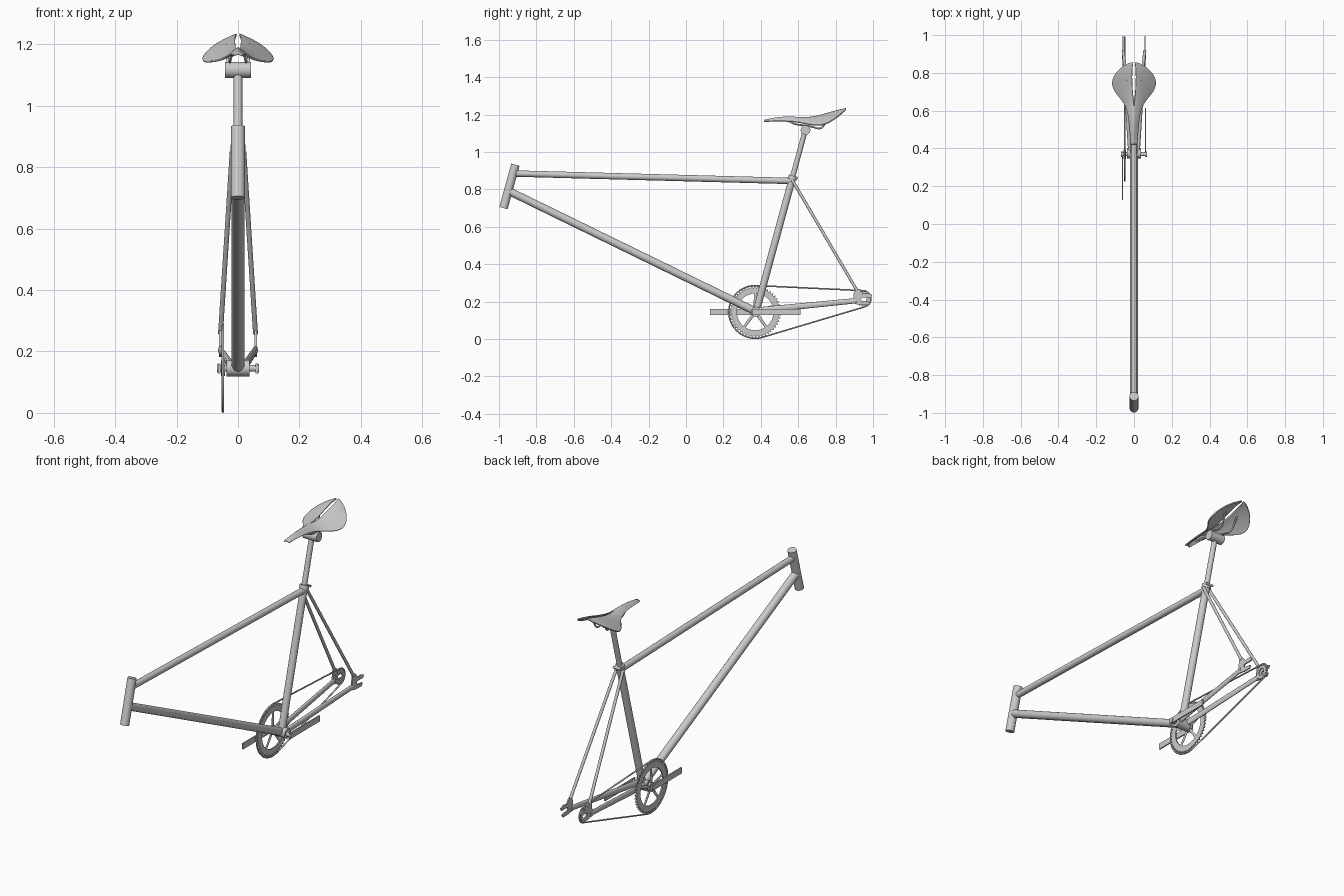
import bpy, bmesh, math
from mathutils import Vector

cube = bpy.data.objects.get("Cube")
if cube:
    bpy.data.objects.remove(cube, do_unlink=True)


def select(ob):
    bpy.ops.object.select_all(action='DESELECT')
    ob.select_set(True)
    bpy.context.view_layer.objects.active = ob


def finish(name, bm, smooth=True):
    bmesh.ops.recalc_face_normals(bm, faces=bm.faces)
    mesh = bpy.data.meshes.new(name)
    bm.to_mesh(mesh)
    bm.free()
    ob = bpy.data.objects.new(name, mesh)
    bpy.context.collection.objects.link(ob)
    if smooth:
        select(ob)
        bpy.ops.object.shade_smooth_by_angle(angle=math.radians(40))
    return ob


def tube(name, a, b, r1, r2=None, flat=1.0, sides=24):
    """Capped tube from a to b; flat squeezes it sideways along x."""
    a, b = Vector(a), Vector(b)
    axis = b - a
    bm = bmesh.new()
    bmesh.ops.create_cone(bm, cap_ends=True, segments=sides, radius1=r1,
                          radius2=r1 if r2 is None else r2, depth=axis.length)
    rot = axis.to_track_quat('Z', 'Y').to_matrix()
    for v in bm.verts:
        v.co.x *= flat
        v.co = rot @ v.co + (a + b) / 2
    return finish(name, bm)


def wire(name, points, radius, cyclic=False, spline_type='POLY'):
    """Round wire through a list of points."""
    cu = bpy.data.curves.new(name, 'CURVE')
    cu.dimensions = '3D'
    cu.bevel_depth = radius
    cu.bevel_resolution = 2
    sp = cu.splines.new(spline_type)
    sp.points.add(len(points) - 1)
    for p, co in zip(sp.points, points):
        p.co = (*co, 1)
    sp.use_cyclic_u = cyclic
    if spline_type == 'NURBS':
        sp.use_endpoint_u = True
        sp.order_u = 3
    ob = bpy.data.objects.new(name, cu)
    bpy.context.collection.objects.link(ob)
    select(ob)
    bpy.ops.object.convert(target='MESH')
    return ob


def plate(name, outline, x, thick):
    """Flat plate with a (y, z) outline, centred on x."""
    bm = bmesh.new()
    face = bm.faces.new([bm.verts.new((x - thick / 2, y, z)) for y, z in outline])
    new = bmesh.ops.extrude_face_region(bm, geom=[face])['geom']
    bmesh.ops.translate(bm, vec=(thick, 0, 0),
                        verts=[v for v in new if isinstance(v, bmesh.types.BMVert)])
    return finish(name, bm, smooth=False)


def gear(name, x, centre, root, tip, bore, teeth, thick):
    """Toothed ring lying in the yz plane."""
    bm = bmesh.new()
    n = teeth * 4
    loops = []
    for side in (-thick / 2, thick / 2):
        for outer in (True, False):
            ring = []
            for i in range(n):
                a = math.tau * i / n
                r = (tip if i % 4 < 2 else root) if outer else bore
                ring.append(bm.verts.new((x + side, centre[0] + r * math.cos(a),
                                          centre[1] + r * math.sin(a))))
            loops.append(ring)
    for p, q in ((0, 1), (1, 3), (3, 2), (2, 0)):
        for i in range(n):
            j = (i + 1) % n
            bm.faces.new((loops[p][i], loops[p][j], loops[q][j], loops[q][i]))
    return finish(name, bm)


# Main frame tubes
bottom = (0.375, 0.146)
tube("head_tube", (0, -0.976, 0.70), (0, -0.912, 0.932), 0.023)
tube("top_tube", (0, -0.925, 0.885), (0, 0.568, 0.845), 0.017)
tube("down_tube", (0, -0.945, 0.79), (0, *bottom), 0.021)
tube("seat_tube", (0, *bottom), (0, 0.571, 0.868), 0.019)
tube("seat_collar", (0, 0.567, 0.853), (0, 0.573, 0.873), 0.024)
tube("collar_bolt", (-0.022, 0.594, 0.862), (0.022, 0.594, 0.862), 0.006, sides=12)
tube("seat_post", (0, 0.56, 0.83), (0, 0.638, 1.118), 0.014)
tube("saddle_clamp", (-0.042, 0.639, 1.117), (0.042, 0.639, 1.117), 0.026)
tube("bottom_bracket_shell", (-0.037, *bottom), (0.037, *bottom), 0.027)

# Rear stays and slotted dropouts
dropout = [(0.89, 0.19), (0.90, 0.268), (0.925, 0.268), (0.945, 0.242), (0.975, 0.245),
           (0.996, 0.236), (0.99, 0.222), (0.94, 0.222), (0.935, 0.213), (0.94, 0.204),
           (0.985, 0.198), (0.98, 0.182), (0.935, 0.182)]
for side, s in (("right", -1), ("left", 1)):
    tube(side + "_seat_stay", (s * 0.019, 0.568, 0.85), (s * 0.057, 0.915, 0.258), 0.008, sides=16)
    tube(side + "_chain_stay", (s * 0.022, 0.385, 0.153), (s * 0.057, 0.91, 0.205),
         0.017, 0.014, flat=0.55, sides=16)
    plate(side + "_dropout", dropout, s * 0.058, 0.007)

# Crankset
ring_c, ring_r = (0.37, 0.145), 0.138
ring_x = -0.049
tube("crank_axle", (-0.062, *ring_c), (0.062, *ring_c), 0.011)
gear("chainring", ring_x, ring_c, 0.128, ring_r, 0.098, 48, 0.007)
tube("chainring_hub", (ring_x - 0.006, *ring_c), (ring_x + 0.006, *ring_c), 0.025)
for i in range(5):
    a = math.tau * i / 5 + math.pi / 2
    tip = [ring_c[0] + 0.104 * math.cos(a), ring_c[1] + 0.104 * math.sin(a)]
    tube(f"chainring_spoke_{i + 1}", (ring_x, *ring_c), (ring_x, *tip), 0.009, 0.007,
         flat=0.5, sides=12)
for side, s in (("right", -1), ("left", 1)):
    y0, y1 = ring_c[0] - s * 0.015, ring_c[0] + s * 0.243
    h = 0.016
    z = ring_c[1]
    plate(side + "_crank_arm", [(y0, z - h), (y1, z - h), (y1, z + h), (y0, z + h)],
          s * 0.061, 0.007)
    tube(side + "_crank_bolt", (s * 0.058, *ring_c), (s * 0.068, *ring_c), 0.014)

# Rear cog
cog_c, cog_r = (0.945, 0.215), 0.041
gear("rear_cog", ring_x, cog_c, 0.035, cog_r, 0.02, 15, 0.006)

# Chain wrapped around both gears
d = Vector(cog_c) - Vector(ring_c)
heading = math.atan2(d.y, d.x)
off = math.acos((ring_r - cog_r) / d.length)


def arc(c, r, start, end, n):
    return [(ring_x, c[0] + r * math.cos(start + (end - start) * i / n),
             c[1] + r * math.sin(start + (end - start) * i / n)) for i in range(n + 1)]


path = arc(ring_c, ring_r + 0.003, heading + off, heading + math.tau - off, 40)
path += arc(cog_c, cog_r + 0.003, heading - off, heading + off, 16)
wire("chain", path, 0.004, cyclic=True)

# Saddle shell: y, half width, ridge height, edge height, half slot width
rows = [(0.418, 0.018, 1.172, 1.165, 0), (0.48, 0.022, 1.187, 1.168, 0),
        (0.55, 0.028, 1.192, 1.167, 0), (0.61, 0.038, 1.187, 1.16, 0),
        (0.65, 0.06, 1.186, 1.15, 0.003), (0.70, 0.105, 1.193, 1.143, 0.008),
        (0.75, 0.123, 1.208, 1.15, 0.011), (0.80, 0.1, 1.222, 1.183, 0.011),
        (0.837, 0.058, 1.231, 1.212, 0.008), (0.855, 0.02, 1.235, 1.229, 0.004)]
bm = bmesh.new()
cols = 6
grid = []
for y, w, ridge, edge, slot in rows:
    line = []
    for i in range(cols + 1):
        u = i / cols
        line.append(bm.verts.new((slot + (w - slot) * u, y, ridge + (edge - ridge) * u ** 1.3)))
    grid.append(line)
for lo, hi in zip(grid, grid[1:]):
    for i in range(cols):
        bm.faces.new((lo[i], lo[i + 1], hi[i + 1], hi[i]))
saddle = finish("saddle", bm)
mirror = saddle.modifiers.new("Mirror", 'MIRROR')
mirror.merge_threshold = 0.0005
sub = saddle.modifiers.new("Subdivision", 'SUBSURF')
sub.levels = sub.render_levels = 2
shell = saddle.modifiers.new("Solidify", 'SOLIDIFY')
shell.thickness = 0.006

# Saddle rails
for side, s in (("right", -1), ("left", 1)):
    wire(side + "_saddle_rail",
         [(s * 0.008, 0.47, 1.174), (s * 0.02, 0.55, 1.168), (s * 0.026, 0.58, 1.147),
          (s * 0.027, 0.66, 1.14), (s * 0.03, 0.725, 1.118), (s * 0.036, 0.75, 1.17),
          (s * 0.038, 0.765, 1.2)], 0.0045, spline_type='NURBS')
